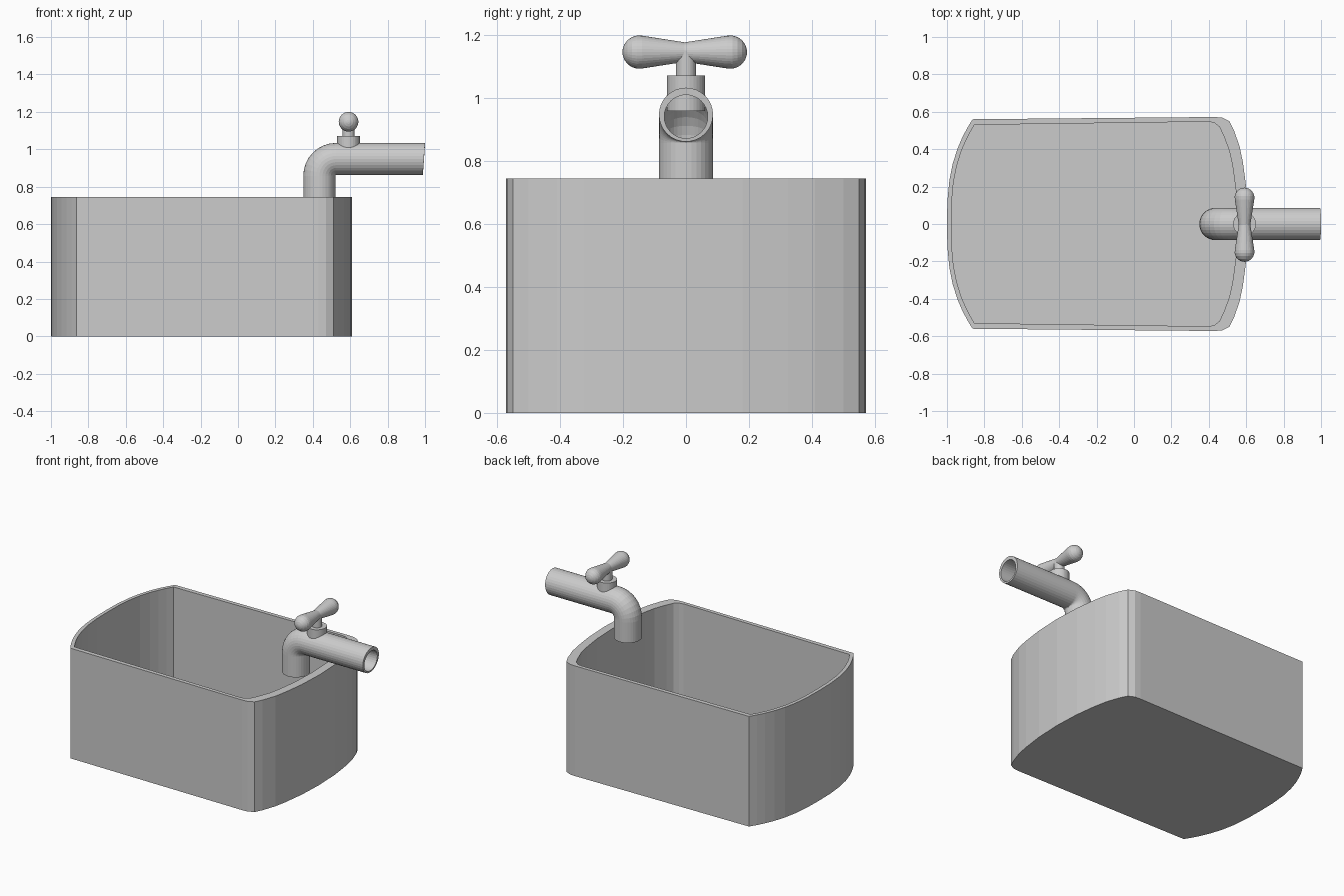
import bpy, bmesh, math
from mathutils import Vector

if "Cube" in bpy.data.objects:
    bpy.data.objects.remove(bpy.data.objects["Cube"])

grey = bpy.data.materials.new("plain_grey")
grey.diffuse_color = (0.6, 0.6, 0.6, 1)
grey.use_nodes = True
grey.node_tree.nodes["Principled BSDF"].inputs["Base Color"].default_value = grey.diffuse_color
SIDES = 32


def loft(name, rings, cap=True, closed=False):
    """Skin a list of equal-length point loops into one flat-shaded object."""
    bm = bmesh.new()
    loops = [[bm.verts.new(p) for p in ring] for ring in rings]
    n = len(loops[0])
    pairs = list(zip(loops, loops[1:]))
    if closed:
        pairs.append((loops[-1], loops[0]))
    for a, b in pairs:
        for i in range(n):
            j = (i + 1) % n
            bm.faces.new((a[i], a[j], b[j], b[i]))
    if cap and not closed:
        bm.faces.new(loops[0])
        bm.faces.new(loops[-1])
    bmesh.ops.recalc_face_normals(bm, faces=bm.faces)
    mesh = bpy.data.meshes.new(name)
    bm.to_mesh(mesh)
    bm.free()
    mesh.materials.append(grey)
    ob = bpy.data.objects.new(name, mesh)
    bpy.context.collection.objects.link(ob)
    return ob


def circle(centre, u, v, r):
    c, u, v = Vector(centre), Vector(u), Vector(v)
    return [c + r * (math.cos(a) * u + math.sin(a) * v)
            for a in (2 * math.pi * i / SIDES for i in range(SIDES))]


def outline(left, corner, right):
    """Basin outline, mirrored in y: bowed left end, rounded right end."""
    lx, ly = corner
    steps = (0, 0.22, 0.42, 0.58, 0.72, 0.83, 0.92, 1)
    half = [(left + (lx - left) * s ** 2.7, ly * s) for s in steps] + right
    return half + [(x, -y) for x, y in reversed(half[1:-1])]


def at_height(pts, z):
    return [(x, y, z) for x, y in pts]


# Basin: outer wall, rim, inner wall and floor
outer = outline(-1.0, (-0.863, 0.56),
                [(0.43, 0.572), (0.47, 0.569), (0.51, 0.55), (0.535, 0.50), (0.566, 0.41),
                 (0.583, 0.325), (0.602, 0.18), (0.61, 0)])
inner = outline(-0.977, (-0.853, 0.53),
                [(0.40, 0.547), (0.43, 0.541), (0.456, 0.52), (0.478, 0.475), (0.51, 0.39),
                 (0.527, 0.31), (0.546, 0.17), (0.553, 0)])
loft("basin", [at_height(outer, 0), at_height(outer, 0.745),
               at_height(inner, 0.745), at_height(inner, 0.03)])

# Hollow tap pipe: downward mouth, elbow, horizontal run with a slightly slanted end
BEND = 0.09
PX, PZ = 0.435, 0.948
path = [(PX, 0.72, math.pi / 2)]
for k in range(9):
    t = math.pi / 2 * (1 - k / 8)
    path.append((PX + BEND * (1 - math.sin(t)), PZ - BEND + BEND * math.cos(t), t))
path.append((0.994, PZ, -0.07))


def pipe_rings(r, drop=0):
    return [circle((x, 0, z - (drop if t < 1.5 else 0)), (0, 1, 0),
                   (-math.sin(t), 0, math.cos(t)), r) for x, z, t in path]


loft("tap_pipe", pipe_rings(0.086) + pipe_rings(0.069, 0.006)[::-1], closed=True)

# Valve collar and stem
VX = 0.591


def upright(name, profile):
    loft(name, [circle((VX, 0, z), (1, 0, 0), (0, 1, 0), r) for r, z in profile])


upright("valve_collar", [(0.061, 0.96), (0.061, 1.072)])
upright("valve_stem", [(0.032, 1.06), (0.032, 1.15)])

# Handle: dumbbell turned about the y axis
BALL, REACH = 0.053, 0.145
side = [(REACH + BALL * math.sin(a), BALL * math.cos(a))
        for a in (math.radians(d) for d in (-10, 8, 26, 44, 62, 78, 88))]
profile = [(-y, r) for y, r in reversed(side)] + [(0, 0.031)] + side
loft("tap_handle", [circle((VX, y - 0.004, 1.147), (1, 0, 0), (0, 0, 1), r) for y, r in profile])
